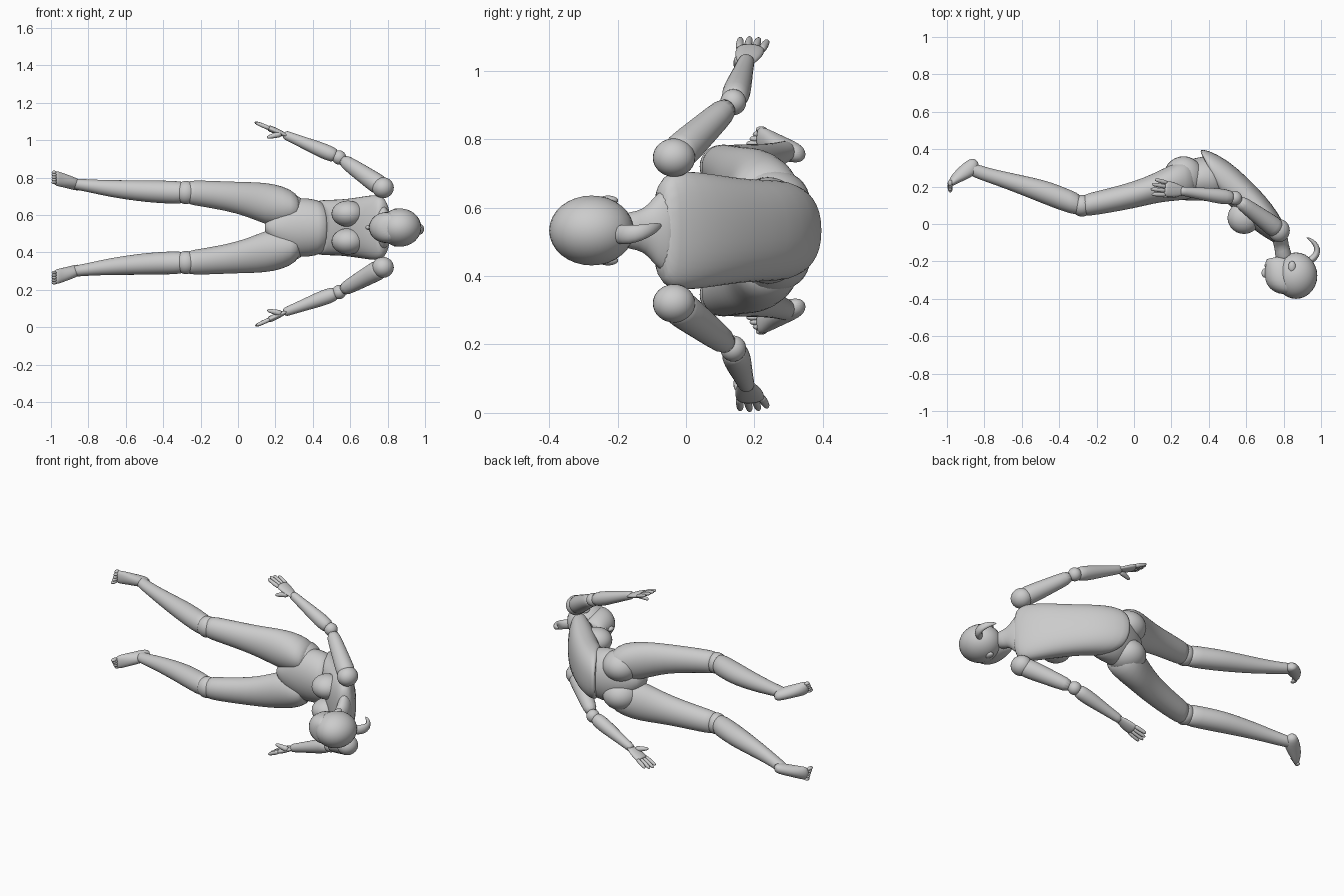
import bpy, bmesh, math
from mathutils import Vector as V

ZC = 0.533   # plane of symmetry of the body


def power(v, e):
    return math.copysign(abs(v) ** e, v)


def loft(name, rings, n=16, e=1.0):
    """Skin rings given as (centre, half axis a, half axis b); e < 1 is boxier."""
    bm = bmesh.new()
    loops = []
    for c, a, b in rings:
        loops.append([bm.verts.new(c + a * power(math.cos(t), e) + b * power(math.sin(t), e))
                      for t in (2 * math.pi * (i + .5) / n for i in range(n))])
    for p, q in zip(loops, loops[1:]):
        for i in range(n):
            j = (i + 1) % n
            bm.faces.new((p[i], p[j], q[j], q[i]))
    bm.faces.new(loops[0][::-1])
    bm.faces.new(loops[-1])
    bmesh.ops.recalc_face_normals(bm, faces=bm.faces[:])
    me = bpy.data.meshes.new(name)
    bm.to_mesh(me)
    bm.free()
    me.shade_smooth()
    ob = bpy.data.objects.new(name, me)
    bpy.context.collection.objects.link(ob)
    m = ob.modifiers.new("smooth", 'SUBSURF')
    m.levels = m.render_levels = 1
    return ob


def slab(name, secs, s=1, e=1.0):
    """Sections (back x, back y, front x, front y, z offset, half width)."""
    rings = []
    for bx, by, fx, fy, off, hw in secs:
        z = ZC + s * off
        p, q = V((bx, by, z)), V((fx, fy, z))
        rings.append(((p + q) / 2, (p - q) / 2, V((0, 0, hw))))
    return loft(name, rings, 20, e)


def tube(name, pts, radii, wide=V((0, 1, 0)), flat=1.0):
    """Tapered limb along a path; flat scales the thickness across 'wide'."""
    rings = []
    for i, p in enumerate(pts):
        d = (pts[min(i + 1, len(pts) - 1)] - pts[max(i - 1, 0)]).normalized()
        a = wide - d * wide.dot(d)
        a.normalize()
        rings.append((p, a * radii[i], d.cross(a) * radii[i] * flat))
    return loft(name, rings, 12)


def ball(name, c, r):
    bm = bmesh.new()
    bmesh.ops.create_uvsphere(bm, u_segments=28, v_segments=16, radius=1)
    r = r if isinstance(r, tuple) else (r, r, r)
    for v in bm.verts:
        v.co = V((v.co.x * r[0] + c[0], v.co.y * r[1] + c[1], v.co.z * r[2] + c[2]))
    me = bpy.data.meshes.new(name)
    bm.to_mesh(me)
    bm.free()
    me.shade_smooth()
    ob = bpy.data.objects.new(name, me)
    bpy.context.collection.objects.link(ob)
    return ob


# Rib cage shell with flared rim, shoulders and neck
slab("torso", [
    (.355, .385, .48, .135, 0, .125), (.35, .398, .49, .12, 0, .14),
    (.39, .40, .50, .11, 0, .150), (.50, .345, .53, .08, 0, .150),
    (.60, .255, .575, .025, 0, .155), (.70, .155, .64, -.03, 0, .168),
    (.775, .055, .695, -.07, 0, .178), (.81, -.02, .735, -.09, 0, .168),
    (.822, -.06, .75, -.105, 0, .125)], e=.85)
slab("neck", [(.80, 0, .73, -.06, 0, .14), (.82, -.06, .742, -.10, 0, .115),
              (.825, -.09, .75, -.125, 0, .076), (.83, -.125, .753, -.15, 0, .056),
              (.86, -.2, .76, -.22, 0, .05)])

# Pelvis
slab("pelvis", [
    (.145, .24, .14, .17, 0, .025), (.17, .28, .16, .145, 0, .06),
    (.24, .33, .22, .128, 0, .13), (.33, .355, .32, .122, 0, .168),
    (.40, .37, .44, .122, 0, .15), (.45, .35, .50, .13, 0, .135)])

# Head
ball("skull", (.866, -.276, ZC), (.114, .124, .102))
slab("face", [
    (.77, -.175, .72, -.185, 0, .022), (.83, -.165, .706, -.188, 0, .046),
    (.86, -.195, .70, -.215, 0, .064), (.88, -.245, .698, -.25, 0, .08),
    (.89, -.30, .698, -.30, 0, .086), (.89, -.345, .72, -.345, 0, .08),
    (.88, -.38, .775, -.378, 0, .05)])
ball("nose", (.698, -.262, ZC), (.016, .024, .013))
ball("lips", (.706, -.222, ZC), (.008, .01, .022))
tube("hair_tail", [V((x, y, ZC + z)) for x, y, z in (
    (.91, -.21, -.012), (.95, -.192, -.012), (.976, -.165, -.012), (.982, -.13, -.006),
    (.965, -.10, .004), (.94, -.08, .012), (.922, -.072, .016))],
    [.024, .03, .029, .024, .018, .011, .003], V((0, 0, 1)), .7)

# Arm joints: shoulder, elbow, wrist and finger tip heights for each side
arms = {1: (.213, .375, .490, .562), -1: (.213, .345, .447, .526)}

for s, label in ((1, "upper"), (-1, "lower")):
    z = lambda o: ZC + s * o
    # Head and chest pairs
    ball(label + "_ear", (.845, -.228, z(.088)), (.02, .03, .014))
    ball(label + "_breast", (.588, .033, z(.074)), (.088, .086, .07))
    ball(label + "_buttock", (.265, .25, z(.088)), (.108, .112, .092))

    # Arm
    so, eo, wo, to = arms[s]
    S, E = V((.775, -.035, z(so))), V((.54, .138, z(eo)))
    W, T = V((.265, .175, z(wo))), V((.093, .2, z(to)))
    ball(label + "_shoulder_ball", S, (.058, .062, .056))
    ball(label + "_elbow_ball", E, .038)
    tube(label + "_upper_arm", [S.lerp(E, t) for t in (0, .12, .4, .7, .95)],
         [.052, .057, .05, .043, .036])
    tube(label + "_forearm", [E.lerp(W, t) for t in (.02, .2, .4, .75, 1, 1.08)],
         [.037, .043, .041, .031, .026, .024])

    # Hand
    d = (T - W).normalized()
    w = V((0, 1, 0))
    w = (w - d * w.dot(d)).normalized()
    tube(label + "_palm", [W + d * t for t in (-.01, .02, .05, .08, .105, .112)],
         [.023, .03, .040, .044, .043, .037], w, .4)
    for i, ln in enumerate((.068, .082, .086, .076)):
        k = 1.5 - i
        a = W + d * .095 + w * (.021 * k)
        b = W + d * (.105 + ln) + w * (.027 * k)
        tube(label + "_finger", [a.lerp(b, t) for t in (0, .5, .9, 1)],
             [.0125, .012, .010, .004], w)
    a = W + d * .03 - w * .02
    b = W + d * .115 - w * .045 + V((0, 0, -s * .055))
    tube(label + "_thumb", [a.lerp(b, t) for t in (0, .45, .92, 1)],
         [.02, .015, .010, .004], w)

    # Thigh
    slab(label + "_thigh", [
        (.33, .32, .34, .15, .10, .06), (.27, .345, .29, .128, .108, .10),
        (.19, .315, .19, .122, .118, .118), (.10, .268, .10, .108, .140, .104),
        (0, .228, 0, .083, .160, .085), (-.14, .19, -.14, .058, .177, .074),
        (-.24, .166, -.24, .042, .186, .067), (-.28, .155, -.28, .045, .187, .061)], s)
    ball(label + "_knee_ball", (-.278, .098, z(.187)), (.058, .058, .062))

    # Lower leg
    slab(label + "_shin", [
        (-.27, .155, -.27, .042, .187, .06), (-.34, .182, -.34, .053, .188, .062),
        (-.44, .224, -.44, .09, .192, .061), (-.54, .249, -.54, .130, .197, .056),
        (-.68, .278, -.68, .186, .208, .046), (-.79, .303, -.79, .225, .222, .035),
        (-.85, .325, -.86, .25, .231, .031), (-.89, .325, -.89, .27, .235, .028)], s)

    # Foot and toes
    slab(label + "_foot", [
        (-.86, .352, -.835, .338, .222, .016), (-.885, .345, -.825, .30, .226, .031),
        (-.925, .315, -.85, .262, .238, .034), (-.965, .275, -.90, .235, .252, .037),
        (-.99, .238, -.945, .217, .262, .041), (-.996, .212, -.966, .202, .267, .036)], s)
    for i in range(5):
        ball(label + "_toe", (-.983, .192 + .007 * i, z(.241 + .0135 * i)),
             (.013, .024 - .002 * i, .0095))
